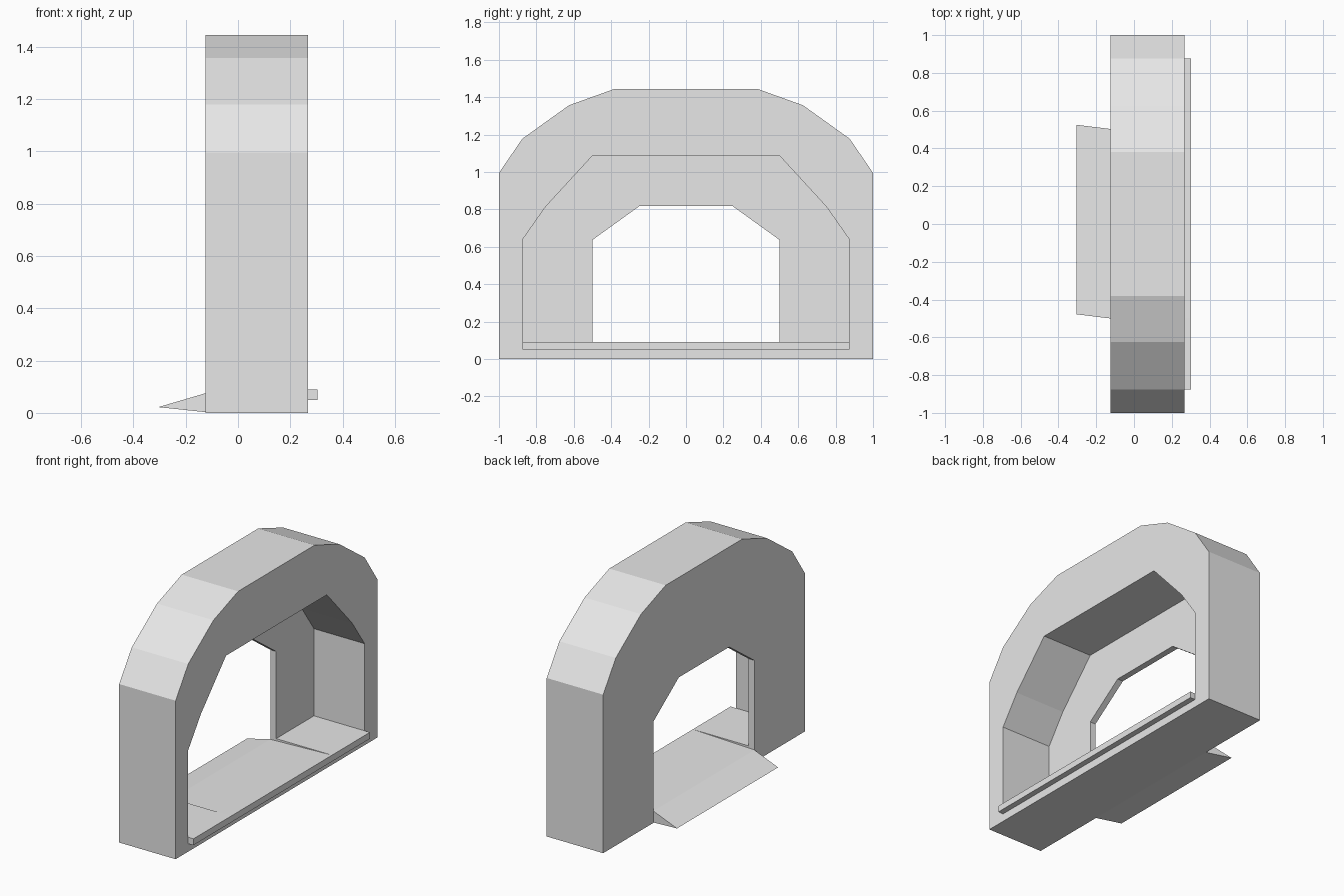
import bpy, bmesh

if "Cube" in bpy.data.objects:
    bpy.data.objects.remove(bpy.data.objects["Cube"])

grey = bpy.data.materials.new("light_grey")
grey.diffuse_color = (0.8, 0.8, 0.8, 1)
grey.use_nodes = True
grey.node_tree.nodes["Principled BSDF"].inputs["Base Color"].default_value = grey.diffuse_color


def make_object(name, verts, faces):
    me = bpy.data.meshes.new(name)
    me.from_pydata(verts, [], faces)
    bm = bmesh.new()
    bm.from_mesh(me)
    bmesh.ops.recalc_face_normals(bm, faces=bm.faces)
    bm.to_mesh(me)
    bm.free()
    me.materials.append(grey)
    ob = bpy.data.objects.new(name, me)
    bpy.context.collection.objects.link(ob)
    return ob


def loft(name, ring_a, ring_b):
    """Solid between two rings with the same point count."""
    n = len(ring_a)
    faces = [tuple(range(n)), tuple(range(n, 2 * n))]
    faces += [(i, (i + 1) % n, n + (i + 1) % n, n + i) for i in range(n)]
    return make_object(name, ring_a + ring_b, faces)


def arch(name, half, x0, x1):
    """Mirror a half profile of (y, z) points and extrude it along x."""
    ring = half + [(-y, z) for y, z in reversed(half)]
    return loft(name, [(x0, y, z) for y, z in ring], [(x1, y, z) for y, z in ring])


def strip(name, prof, y0, y1):
    """Extrude an (x, z) profile along y."""
    return loft(name, [(x, y0, z) for x, z in prof], [(x, y1, z) for x, z in prof])


# Arched shell, hollowed from one side, with a doorway in the thin wall
shell = arch("arch_shell", [(1, 0), (1, 0.995), (0.875, 1.178), (0.625, 1.357),
                            (0.38, 1.445)], -0.125, 0.267)
cavity = arch("cavity_cutter", [(0.875, 0.05), (0.875, 0.637), (0.75, 0.815),
                                (0.5, 1.087)], -0.085, 0.5)
doorway = arch("doorway_cutter", [(0.5, 0.055), (0.5, 0.637), (0.25, 0.817)], -0.4, 0.0)
for cutter in (cavity, doorway):
    cutter.hide_render = True
    mod = shell.modifiers.new(cutter.name, 'BOOLEAN')
    mod.operation = 'DIFFERENCE'
    mod.solver = 'EXACT'
    mod.object = cutter
bpy.context.view_layer.update()
dg = bpy.context.evaluated_depsgraph_get()
shell_mesh = bpy.data.meshes.new_from_object(shell.evaluated_get(dg))
shell.modifiers.clear()
shell.data = shell_mesh
for cutter in (cavity, doorway):
    bpy.data.objects.remove(cutter)

# Floor slab with a lip past the open side; the middle dips to meet the ramp
strip("floor_middle", [(-0.125, 0.05), (-0.125, 0.075), (0.303, 0.09), (0.303, 0.05)], -0.5, 0.5)
for side, s in (("left", -1), ("right", 1)):
    strip("floor_" + side, [(-0.085, 0.05), (-0.085, 0.09), (0.303, 0.09), (0.303, 0.05)],
          0.5 * s, 0.875 * s)

# Entrance ramp, slightly skewed
loft("ramp",
     [(-0.305, -0.478, 0.022), (-0.125, -0.5, 0.003), (-0.125, -0.5, 0.075)],
     [(-0.305, 0.525, 0.022), (-0.125, 0.503, 0.003), (-0.125, 0.503, 0.075)])
